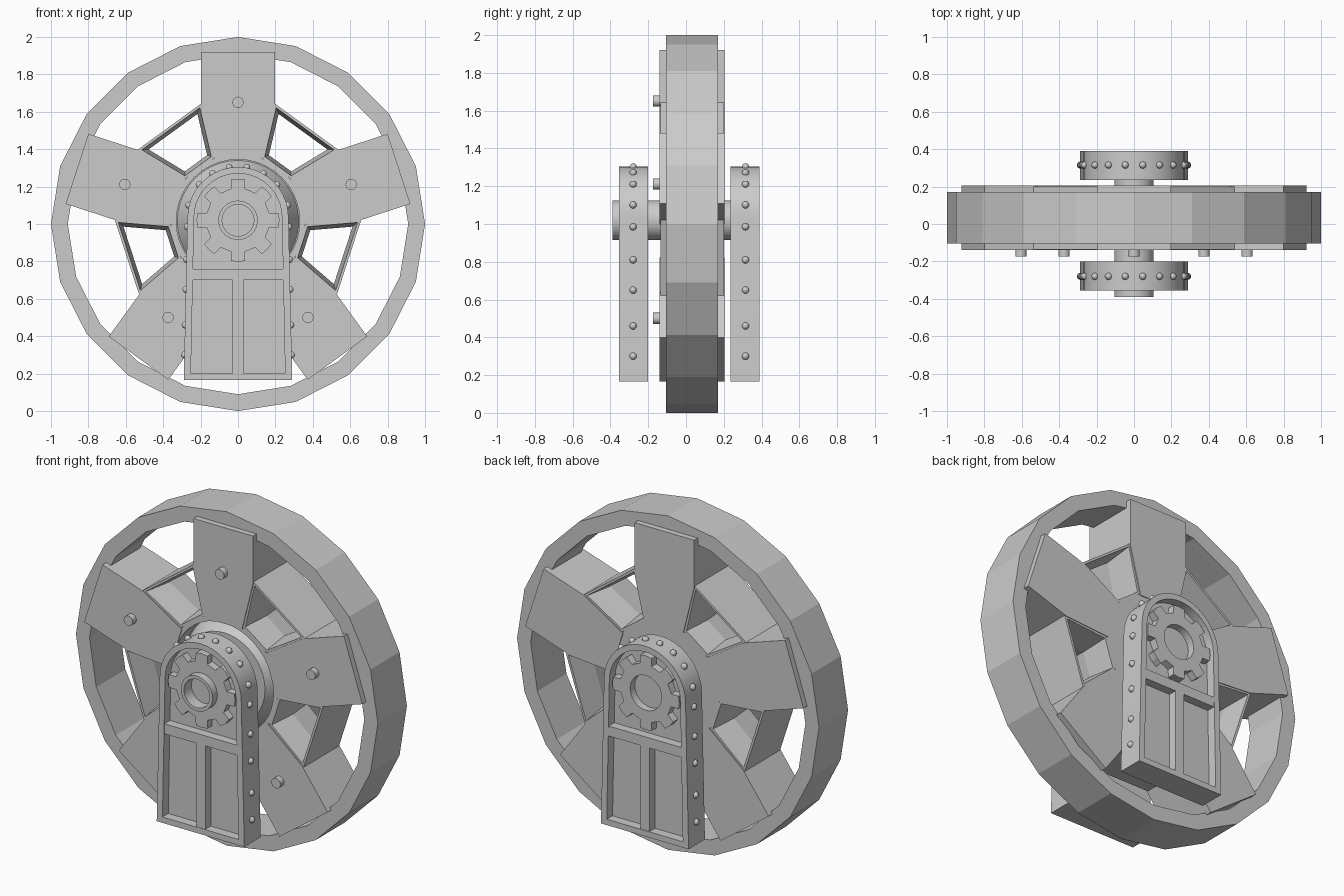
import bpy, bmesh
from math import sin, cos, pi, radians

if "Cube" in bpy.data.objects:
    bpy.data.objects.remove(bpy.data.objects["Cube"])

CW = 1.015          # spoke / hub centre height
CA = 1.02           # axle centre height
MID = 0.035         # y -> MID - y mirrors front bracket to the back


def loft(name, loops, ring=False, smooth=False):
    """Skin equal-sized vertex loops; close into a ring or cap both ends."""
    bm = bmesh.new()
    vs = [[bm.verts.new(p) for p in l] for l in loops]
    n = len(vs[0])
    for i in range(len(vs) if ring else len(vs) - 1):
        a, b = vs[i], vs[(i + 1) % len(vs)]
        for j in range(n):
            k = (j + 1) % n
            bm.faces.new((a[j], a[k], b[k], b[j]))
    if not ring:
        bm.faces.new(vs[0])
        bm.faces.new(vs[-1])
    bmesh.ops.recalc_face_normals(bm, faces=bm.faces)
    me = bpy.data.meshes.new(name)
    bm.to_mesh(me)
    bm.free()
    ob = bpy.data.objects.new(name, me)
    bpy.context.collection.objects.link(ob)
    if smooth:
        bpy.ops.object.select_all(action='DESELECT')
        ob.select_set(True)
        bpy.context.view_layer.objects.active = ob
        bpy.ops.object.shade_smooth_by_angle(angle=radians(35))
    return ob


def at(prof, y):
    return [(x, y, z) for x, z in prof]


def circle(r, n, cx=0, cz=0):
    return [(cx + r * sin(2 * pi * i / n), cz + r * cos(2 * pi * i / n)) for i in range(n)]


def prism(name, prof, y0, y1, smooth=False):
    return loft(name, [at(prof, y0), at(prof, y1)], smooth=smooth)


def frame(name, outer, inner, y0, y1, smooth=False):
    return loft(name, [at(outer, y0), at(inner, y0), at(inner, y1), at(outer, y1)], True, smooth)


def rect(x0, x1, z0, z1):
    return [(x0, z0), (x1, z0), (x1, z1), (x0, z1)]


def polar(a, r, t):
    """Point at distance r along direction a, t sideways (clockwise)."""
    return (r * cos(a) + t * sin(a), CW + r * sin(a) - t * cos(a))


# Low-poly rim
frame("rim", circle(1, 20, 0, 1), circle(0.91, 20, 0, 1), -0.105, 0.17)

# Spokes, their bolts, and the tapered webs between them
for i in range(5):
    a = radians(90 - 72 * i)
    b = a - radians(72)
    prism("spoke", [polar(a, r, t) for r, t in
          ((0.905, -0.197), (0.905, 0.197), (0.62, 0.197), (0.33, 0.125),
           (0.33, -0.125), (0.62, -0.197))], -0.14, 0.205)
    bx, bz = polar(a, 0.636, 0)
    prism("spoke_bolt", circle(0.03, 16, bx, bz), -0.175, -0.13, True)
    outer = [polar(a, 0.63, 0.195), polar(b, 0.63, -0.195),
             polar(b, 0.34, -0.127), polar(a, 0.34, 0.127)]
    mx = sum(p[0] for p in outer) / 4
    mz = sum(p[1] for p in outer) / 4

    def shrink(s):
        return [(mx + (x - mx) * s, mz + (z - mz) * s) for x, z in outer]
    loft("web", [at(outer, -0.135), at(shrink(0.9), -0.135), at(shrink(0.76), 0.033),
                 at(shrink(0.9), 0.2), at(outer, 0.2)], True)

# Hub with a recessed front and a conical boss
loft("hub", [at(circle(r, 40, 0, CW), y) for r, y in
             ((0.36, 0.2), (0.36, -0.135), (0.33, -0.135), (0.33, -0.03),
              (0.325, -0.03), (0.27, -0.13))], smooth=True)

# Axle with a hollow front end
loft("axle", [at(circle(r, 32, 0, CA), y) for r, y in
              ((0.105, 0.26), (0.105, -0.39), (0.085, -0.39), (0.085, -0.32))], smooth=True)


# Bracket outline: flared legs and a round top
def arch(half, bottom, r, cz=1.035, n=20):
    return ([(-half, bottom)] +
            [(-r * cos(pi * i / n), cz + r * sin(pi * i / n)) for i in range(n + 1)] +
            [(half, bottom)])


# Gear outline with eight teeth, and its matching bore
gear, bore = [], []
for i in range(8):
    for d, r in ((-13, 0.172), (-10, 0.22), (0, 0.222), (10, 0.22), (13, 0.172), (22.5, 0.17)):
        t = radians(45 * i + d)
        gear.append((r * sin(t), CA + r * cos(t)))
        bore.append((0.104 * sin(t), CA + 0.104 * cos(t)))

# Rivet positions along one side of a bracket (x, z)
rivets = [(0.272 * cos(radians(d)), 1.035 + 0.272 * sin(radians(d))) for d in (80, 60, 40, 14)]
rivets += [(0.27 + 0.02 * (1.035 - z) / 0.87, z) for z in (0.985, 0.81, 0.65, 0.46, 0.3)]

for side, f in (("front", lambda y: y), ("back", lambda y: MID - y)):
    full = arch(0.29, 0.165, 0.27)
    prism(side + "_bracket_plate", full, f(-0.30), f(-0.20), True)
    frame(side + "_bracket_frame", full, arch(0.252, 0.2, 0.235), f(-0.355), f(-0.30), True)
    prism(side + "_bracket_crossbar", rect(-0.255, 0.255, 0.70, 0.76), f(-0.352), f(-0.29))
    prism(side + "_bracket_mullion", rect(-0.03, 0.03, 0.19, 0.71), f(-0.352), f(-0.29))
    frame(side + "_gear", gear, bore, f(-0.345), f(-0.29))
    for x, z in rivets:
        for s in (-1, 1):
            bpy.ops.mesh.primitive_uv_sphere_add(segments=10, ring_count=6, radius=0.019,
                                                 location=(s * x, f(-0.28), z))
            bpy.context.object.name = side + "_rivet"
            bpy.ops.object.shade_smooth_by_angle(angle=radians(60))
